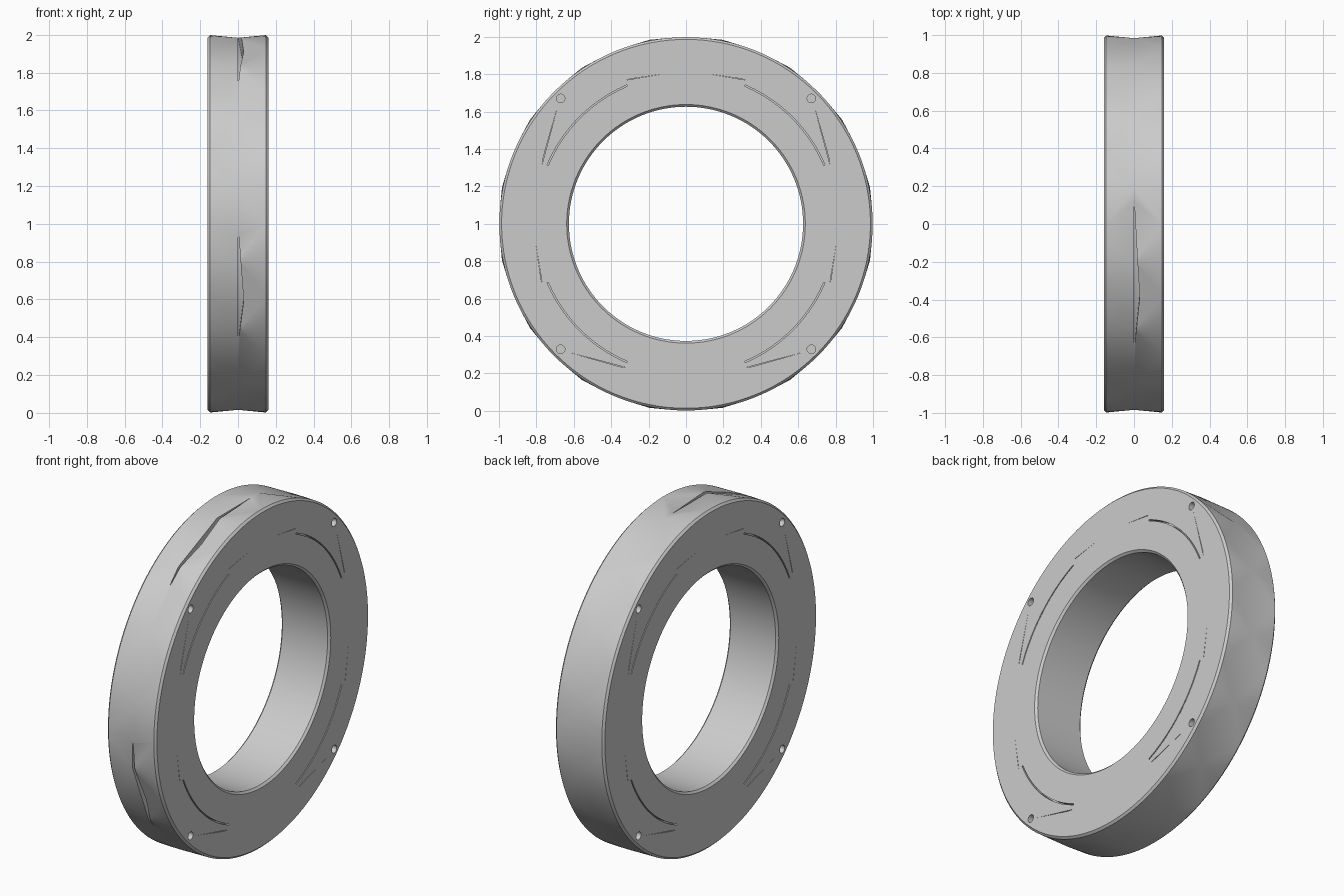
import bpy, bmesh, math
from mathutils import Vector

cube = bpy.data.objects.get("Cube")
if cube:
    bpy.data.objects.remove(cube, do_unlink=True)

HALF, RIM, BORE, BEV = 0.16, 0.998, 0.626, 0.012
SEG, FACETS = 128, 16


def polar(x, r, deg):
    a = math.radians(deg)
    return Vector((x, r * math.cos(a), 1 + r * math.sin(a)))


def make_object(name, bm):
    bmesh.ops.recalc_face_normals(bm, faces=bm.faces)
    mesh = bpy.data.meshes.new(name)
    bm.to_mesh(mesh)
    bm.free()
    obj = bpy.data.objects.new(name, mesh)
    bpy.context.collection.objects.link(obj)
    return obj


def prism(bm, outline, offset):
    # Closed solid from an outline pushed along an offset
    low = [bm.verts.new(p) for p in outline]
    high = [bm.verts.new(p + offset) for p in outline]
    bm.faces.new(low)
    bm.faces.new(high[::-1])
    for i in range(len(low)):
        j = (i + 1) % len(low)
        bm.faces.new((low[i], high[i], high[j], low[j]))


# Ring body: lathed faces, bevels and bore
bm = bmesh.new()
profile = [(HALF, RIM - BEV), (HALF, BORE + BEV), (HALF - BEV, BORE)]
profile = [(HALF - BEV, RIM)] + profile
profile += [(-x, r) for x, r in reversed(profile)]
rings = [[bm.verts.new(polar(x, r, 360 * i / SEG)) for i in range(SEG)] for x, r in profile]
for a, b in zip(rings, rings[1:]):
    for i in range(SEG):
        j = (i + 1) % SEG
        bm.faces.new((a[i], a[j], b[j], b[i]))

# Outer band: smooth rims joined to a few points along the middle
step = SEG // FACETS
middle = [bm.verts.new(polar(0, 1.003, 360 * (k + 0.5) / FACETS)) for k in range(FACETS)]
for rim in (rings[0], rings[-1]):
    for k in range(FACETS):
        for i in range(k * step, (k + 1) * step):
            bm.faces.new((rim[i], rim[(i + 1) % SEG], middle[k]))
        bm.faces.new((rim[(k + 1) * step % SEG], middle[(k + 1) % FACETS], middle[k]))
ring = make_object("ring_body", bm)

# Cutters: bolt holes, side slits and curved seams on both faces
bm = bmesh.new()
for side in (1, -1):
    x = side * (HALF - 0.025)
    out = Vector((side * 0.06, 0, 0))
    for q in (45, 135, 225, 315):
        hole = polar(side * 0.08, 0.948, q)
        circle = [hole + polar(0, 0.023, t * 18) - Vector((0, 0, 1)) for t in range(20)]
        prism(bm, circle, Vector((side * 0.15, 0, 0)))
        for s in (-1, 1):
            prism(bm, [polar(x, 0.935, q + s * 2), polar(x, 0.83, q + s * 24),
                       polar(x, 0.81, q + s * 37), polar(x, 0.842, q + s * 20)], out)
        arc = [-22 + 4 * t for t in range(12)]
        prism(bm, [polar(x, 0.80, q + t) for t in arc]
              + [polar(x, 0.807, q + t) for t in reversed(arc)], out)

# Long flat-bottomed slits on the outer band
for centre, half in ((199.5, 19.5), (107, 25)):
    floor = math.cos(math.radians(half))
    mid = polar(0, floor, centre)
    radial = (mid - Vector((0, 0, 1))).normalized()
    along = Vector((1, 0, 0)).cross(radial) * math.sin(math.radians(half))
    prism(bm, [mid - along, mid + along * 0.25 + Vector((0.03, 0, 0)), mid + along], radial * 0.2)
cutter = make_object("slit_cutter", bm)
cutter.hide_render = True

# Cut the ring and tidy up
cut = ring.modifiers.new("Cut", "BOOLEAN")
cut.object = cutter
cut.operation = "DIFFERENCE"
cut.solver = "EXACT"
cut.use_self = True
bpy.ops.object.select_all(action="DESELECT")
ring.select_set(True)
bpy.context.view_layer.objects.active = ring
bpy.ops.object.modifier_apply(modifier=cut.name)
bpy.data.objects.remove(cutter, do_unlink=True)

# Single grey material
grey = bpy.data.materials.new("plain_grey")
grey.use_nodes = True
colour = (0.6, 0.6, 0.6, 1)
grey.diffuse_color = colour
grey.node_tree.nodes["Principled BSDF"].inputs["Base Color"].default_value = colour
ring.data.materials.clear()
ring.data.materials.append(grey)
for p in ring.data.polygons:
    p.material_index = 0
bpy.ops.object.shade_smooth_by_angle(angle=math.radians(30))
